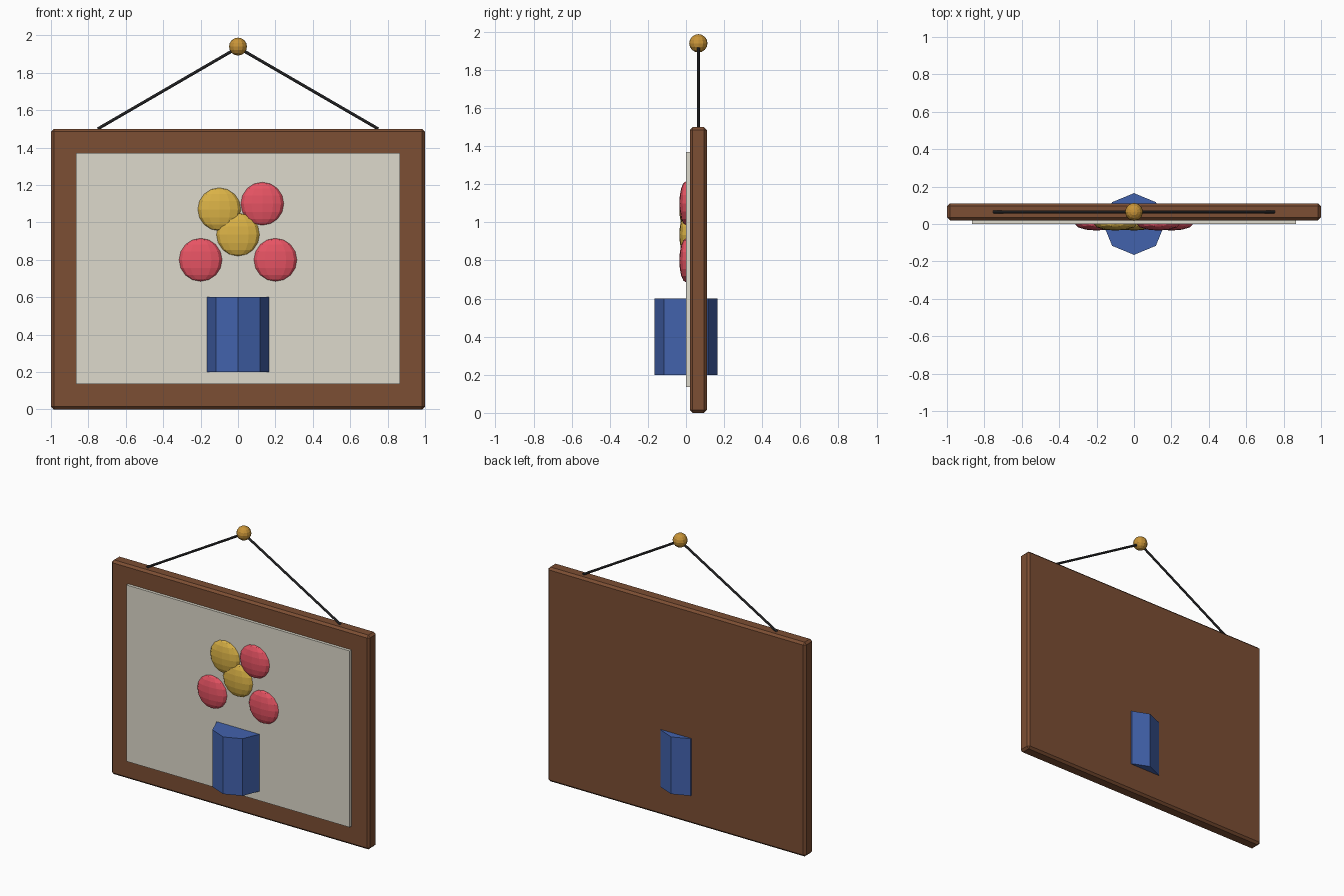
import bpy, math
from mathutils import Vector

if "Cube" in bpy.data.objects:
    bpy.data.objects.remove(bpy.data.objects["Cube"])


def material(name, r, g, b):
    """Flat colour from 0-255 display values, stored as linear."""
    def lin(c):
        c /= 255
        return c / 12.92 if c <= 0.04045 else ((c + 0.055) / 1.055) ** 2.4
    m = bpy.data.materials.new(name)
    m.diffuse_color = (lin(r), lin(g), lin(b), 1)
    m.use_nodes = True
    m.node_tree.nodes["Principled BSDF"].inputs["Base Color"].default_value = m.diffuse_color
    return m


WOOD = material("brown wood", 124, 78, 51)
CREAM = material("cream canvas", 222, 218, 204)
BLUE = material("blue glaze", 66, 98, 172)
RED = material("red petals", 232, 84, 100)
YELLOW = material("yellow petals", 218, 178, 70)
BRASS = material("brass", 200, 148, 56)
CORD = material("dark cord", 54, 54, 56)


def finish(name, mat):
    ob = bpy.context.object
    ob.name = name
    ob.data.materials.append(mat)
    return ob


def box(name, mat, lo, hi):
    lo, hi = Vector(lo), Vector(hi)
    bpy.ops.mesh.primitive_cube_add(size=1, location=(lo + hi) / 2)
    bpy.context.object.scale = hi - lo
    bpy.ops.object.transform_apply(location=False, rotation=False, scale=True)
    return finish(name, mat)


def ball(name, mat, loc, radius, depth):
    bpy.ops.mesh.primitive_uv_sphere_add(segments=12, ring_count=8, radius=1, location=loc)
    bpy.context.object.scale = (radius, depth, radius)
    bpy.ops.object.transform_apply(location=False, rotation=False, scale=True)
    return finish(name, mat)


def rod(name, mat, a, b, radius):
    a, b = Vector(a), Vector(b)
    bpy.ops.mesh.primitive_cylinder_add(vertices=8, radius=radius, depth=(b - a).length,
                                        location=(a + b) / 2)
    bpy.context.object.rotation_euler = (b - a).to_track_quat('Z', 'Y').to_euler()
    return finish(name, mat)


# Wooden frame board with chamfered edges
frame = box("frame", WOOD, (-1, 0.02, 0), (1, 0.11, 1.5))
bevel = frame.modifiers.new("chamfer", 'BEVEL')
bevel.width = 0.015
bevel.segments = 1

# Canvas panel standing proud of the frame front
box("canvas", CREAM, (-0.865, 0, 0.135), (0.865, 0.108, 1.37))

# Eight-sided vase passing through the board
bpy.ops.mesh.primitive_cylinder_add(vertices=8, radius=0.165, depth=0.4, location=(0, 0, 0.4))
finish("vase", BLUE)

# Flattened blossoms
for i, (x, z, mat) in enumerate([(-0.2, 0.8, RED), (0.2, 0.8, RED), (0.13, 1.1, RED),
                                 (-0.1, 1.07, YELLOW), (0, 0.935, YELLOW)]):
    ball(f"blossom_{i + 1}", mat, (x, 0, z), 0.115, 0.035)

# Hanging cords and the nail they meet at
for side, label in ((-1, "left"), (1, "right")):
    rod(f"cord_{label}", CORD, (side * 0.75, 0.065, 1.5), (0, 0.065, 1.935), 0.008)
ball("nail_head", BRASS, (0, 0.065, 1.94), 0.048, 0.048)
